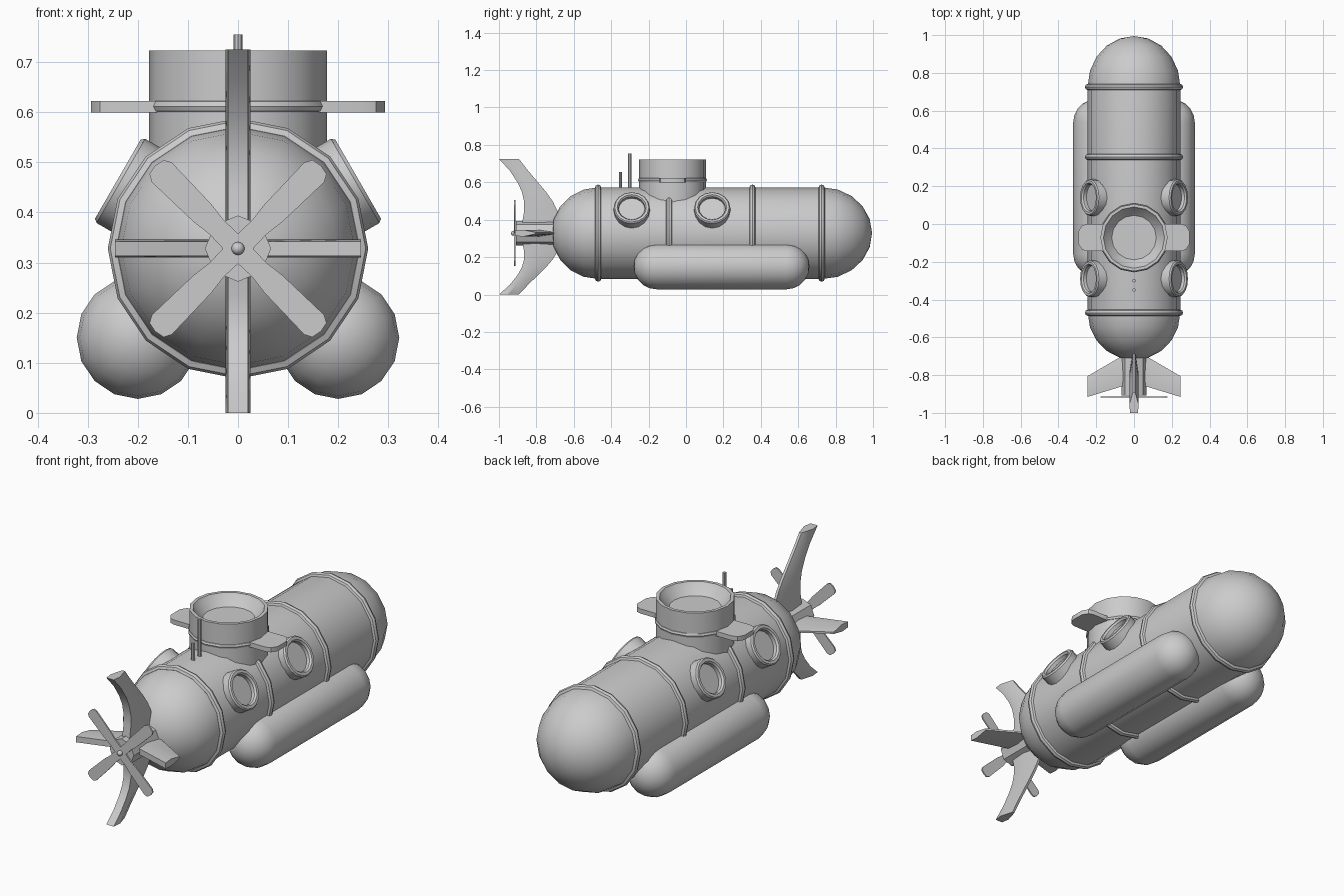
import bpy, bmesh
from math import sin, cos, pi, radians
from mathutils import Matrix, Vector

if "Cube" in bpy.data.objects:
    bpy.data.objects.remove(bpy.data.objects["Cube"])

ZC = 0.328                                   # hull axis height
TO_Y = Matrix.Rotation(-pi / 2, 4, 'X')      # lathe axis z -> +y


def finish(name, bm, mat=Matrix()):
    bmesh.ops.remove_doubles(bm, verts=bm.verts, dist=1e-5)
    bmesh.ops.transform(bm, matrix=mat, verts=bm.verts)
    bmesh.ops.recalc_face_normals(bm, faces=bm.faces)
    me = bpy.data.meshes.new(name)
    bm.to_mesh(me)
    bm.free()
    ob = bpy.data.objects.new(name, me)
    bpy.context.collection.objects.link(ob)
    bpy.ops.object.select_all(action='DESELECT')
    ob.select_set(True)
    bpy.context.view_layer.objects.active = ob
    bpy.ops.object.shade_smooth_by_angle(angle=radians(32))
    return ob


def lathe(name, profile, mat, sides=16, closed=False):
    """Revolve (radius, height) points around z."""
    bm = bmesh.new()
    rings = []
    for i in range(sides):
        a = 2 * pi * i / sides
        rings.append([bm.verts.new((r * cos(a), r * sin(a), h)) for r, h in profile])
    n = len(profile)
    for i in range(sides):
        p, q = rings[i], rings[(i + 1) % sides]
        for j in range(n if closed else n - 1):
            k = (j + 1) % n
            bm.faces.new((p[j], q[j], q[k], p[k]))
    return finish(name, bm, mat)


def torus(name, major, minor, mat):
    prof = [(major + minor * cos(pi * k / 4), minor * sin(pi * k / 4)) for k in range(8)]
    return lathe(name, prof, mat, closed=True)


def capsule(name, r, back, front, cap_b, cap_f, x, z, steps=5):
    """Round-ended tube along y."""
    ang = [pi / 2 * i / steps for i in range(steps + 1)]
    prof = [(r * sin(a), back + cap_b * (1 - cos(a))) for a in ang]
    prof += [(r * sin(a), front - cap_f * (1 - cos(a))) for a in reversed(ang)]
    return lathe(name, prof, Matrix.Translation((x, 0, z)) @ TO_Y)


def plate(name, outline, thick, mat):
    """Extruded flat outline in xy, centred on z."""
    bm = bmesh.new()
    lo = [bm.verts.new((x, y, -thick / 2)) for x, y in outline]
    hi = [bm.verts.new((x, y, thick / 2)) for x, y in outline]
    bm.faces.new(lo)
    bm.faces.new(hi)
    for i in range(len(lo)):
        j = (i + 1) % len(lo)
        bm.faces.new((lo[i], lo[j], hi[j], hi[i]))
    return finish(name, bm, mat)


def fin(name, stations, half, angle, scale=1.0):
    """Loft a tapered section along z; stations are (span, lead y, trail y)."""
    bm = bmesh.new()
    loops = []
    for s, lead, trail in stations:
        mid = trail + (lead - trail) * 0.4
        pts = [(-half * .8, trail), (-half, mid), (-half * .25, lead),
               (half * .25, lead), (half, mid), (half * .8, trail)]
        loops.append([bm.verts.new((x, y, s * scale)) for x, y in pts])
    for a, b in zip(loops, loops[1:]):
        for i in range(6):
            j = (i + 1) % 6
            bm.faces.new((a[i], a[j], b[j], b[i]))
    bm.faces.new(loops[0])
    bm.faces.new(loops[-1])
    finish(name, bm, Matrix.Translation((0, 0, ZC)) @ Matrix.Rotation(angle, 4, 'Y'))


# Hull and its bands
capsule("hull", 0.245, -0.72, 0.995, 0.25, 0.265, 0, ZC)
bpy.data.objects["hull"].data.transform(Matrix.Identity(4))
for i, y in enumerate((-0.47, -0.09, 0.355, 0.725)):
    torus(f"hull_band_{i + 1}", 0.243, 0.017, Matrix.Translation((0, y, ZC)) @ TO_Y)

# Ballast tanks
for side, s in (("left", -1), ("right", 1)):
    capsule(f"ballast_tank_{side}", 0.122, -0.28, 0.66, 0.122, 0.122, s * 0.2, 0.15)

# Tower with dished top, collar ring and side planes
tower = Matrix.Translation((0, -0.072, 0))
lathe("tower", [(0, 0.4), (0.178, 0.4), (0.178, 0.723), (0.162, 0.723),
                (0.15, 0.705), (0.118, 0.672), (0, 0.672)], tower)
torus("tower_collar", 0.171, 0.013, Matrix.Translation((0, -0.072, 0.612)))
for side, s in (("left", -1), ("right", 1)):
    plate(f"tower_plane_{side}",
          [(s * x, y) for x, y in ((0.12, -0.072), (0.25, -0.072), (0.275, -0.064), (0.293, -0.035),
                                   (0.293, 0.035), (0.275, 0.064), (0.25, 0.072), (0.12, 0.072))],
          0.023, tower @ Matrix.Translation((0, 0, 0.611)))

# Periscope masts
for name, y, top in (("periscope", -0.3, 0.755), ("short_mast", -0.35, 0.655)):
    lathe(name, [(0, 0.52), (0.009, 0.52), (0.009, top), (0, top)],
          Matrix.Translation((0, y, 0)), 8)

# Portholes: thick rim with recessed pane, tilted 30 degrees upward
rim = [(0, 0.15), (0.097, 0.15), (0.097, 0.27), (0.091, 0.277), (0.078, 0.277),
       (0.071, 0.268), (0.071, 0.25), (0, 0.25)]
for side, s in (("left", -1), ("right", 1)):
    for pos, y in (("rear", 0.14), ("front", -0.29)):
        lathe(f"porthole_{side}_{pos}", rim,
              Matrix.Translation((0, y, ZC)) @ Matrix.Rotation(s * radians(60), 4, 'Y'))

# Tail fins
tall = [(0, -0.65, -0.88), (0.06, -0.67, -0.875), (0.115, -0.685, -0.866), (0.17, -0.712, -0.866),
        (0.22, -0.748, -0.877), (0.27, -0.79, -0.90), (0.335, -0.845, -0.943), (0.397, -0.893, -1.0)]
flat = [(0, -0.66, -0.84), (0.065, -0.70, -0.86), (0.245, -0.805, -0.915)]
fin("tail_fin_top", tall, 0.025, 0)
fin("tail_fin_bottom", tall, 0.025, pi, ZC / 0.397)
fin("tail_fin_left", flat, 0.018, -pi / 2)
fin("tail_fin_right", flat, 0.018, pi / 2)

# Propeller shaft, blades and nut
axis = Matrix.Translation((0, 0, ZC))
lathe("propeller_shaft", [(0, -0.908), (0.066, -0.908), (0.066, -0.66), (0, -0.66)],
      axis @ TO_Y, 8)
blade = [(0, -0.022), (0.06, -0.02), (0.1, -0.025), (0.215, -0.028), (0.23, -0.02), (0.234, 0),
         (0.23, 0.02), (0.215, 0.028), (0.1, 0.025), (0.06, 0.02), (0, 0.022)]
for i in range(4):
    plate(f"propeller_blade_{i + 1}", blade, 0.007,
          Matrix.Translation((0, -0.916, ZC)) @ Matrix.Rotation(pi / 4 + i * pi / 2, 4, 'Y')
          @ Matrix.Rotation(pi / 2, 4, 'X'))
capsule("propeller_nut", 0.013, -0.936, -0.9, 0.013, 0.005, 0, ZC, 3)
